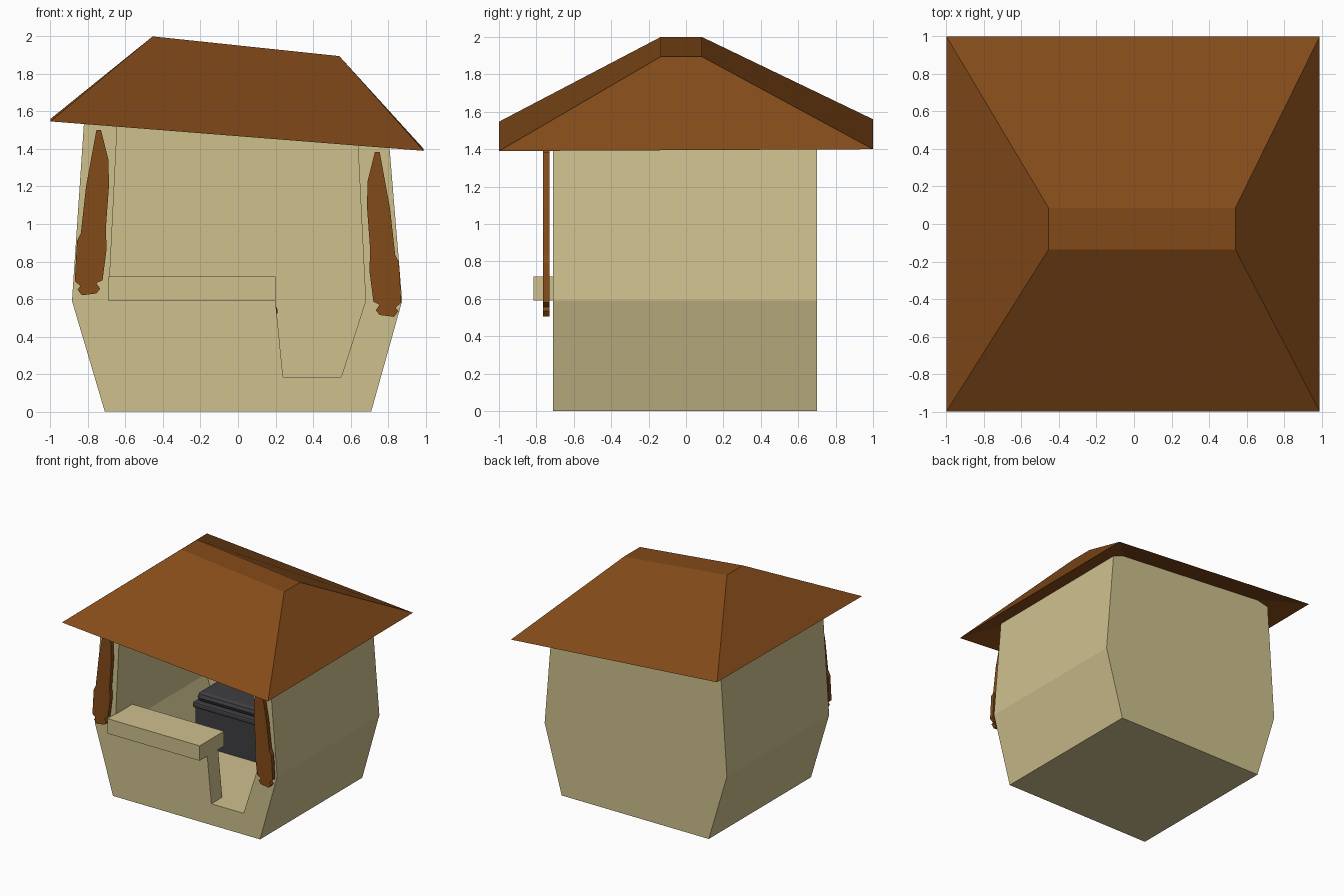
import bpy, bmesh

if "Cube" in bpy.data.objects:
    bpy.data.objects.remove(bpy.data.objects["Cube"])


def material(name, rgb):
    m = bpy.data.materials.new(name)
    m.diffuse_color = (*rgb, 1)
    m.use_nodes = True
    m.node_tree.nodes["Principled BSDF"].inputs["Base Color"].default_value = m.diffuse_color
    return m


PLASTER = material("plaster", (0.62, 0.53, 0.27))
WOOD = material("brown", (0.23, 0.07, 0.01))
IRON = material("dark_grey", (0.05, 0.05, 0.055))


def finish(name, bm, mat):
    bmesh.ops.recalc_face_normals(bm, faces=bm.faces)
    mesh = bpy.data.meshes.new(name)
    bm.to_mesh(mesh)
    bm.free()
    obj = bpy.data.objects.new(name, mesh)
    if mat:
        mesh.materials.append(mat)
    bpy.context.collection.objects.link(obj)
    return obj


def prism(name, profile, y0, y1, mat=None):
    """Extrude an xz outline along y."""
    bm = bmesh.new()
    a = [bm.verts.new((x, y0, z)) for x, z in profile]
    b = [bm.verts.new((x, y1, z)) for x, z in profile]
    bm.faces.new(a)
    bm.faces.new(b)
    for i in range(len(a)):
        j = (i + 1) % len(a)
        bm.faces.new((a[i], a[j], b[j], b[i]))
    return finish(name, bm, mat)


def box(name, x0, x1, y0, y1, z0, z1, mat):
    return prism(name, [(x0, z0), (x1, z0), (x1, z1), (x0, z1)], y0, y1, mat)


def cut(obj, cutter):
    cutter.hide_render = True
    mod = obj.modifiers.new("cut", "BOOLEAN")
    mod.operation = "DIFFERENCE"
    mod.solver = "EXACT"
    mod.object = cutter
    bpy.context.view_layer.objects.active = obj
    bpy.ops.object.modifier_apply(modifier=mod.name)
    bpy.data.objects.remove(cutter)


# Hut walls, hollowed out, with a counter opening and doorway at the front
walls = prism("walls", [(-0.71, 0), (0.71, 0), (0.875, 0.59), (0.80, 1.50),
                        (-0.815, 1.63), (-0.885, 0.59)], -0.71, 0.70, PLASTER)
upper = [(0.68, 0.59), (0.62, 1.8), (-0.63, 1.8), (-0.69, 0.59)]
cut(walls, prism("room_cutter", [(-0.55, 0.185), (0.55, 0.185)] + upper, -0.56, 0.55))
cut(walls, prism("door_cutter", [(0.20, 0.59), (0.24, 0.185), (0.55, 0.185)] + upper,
                 -0.9, -0.5))

# Counter
box("counter", -0.69, 0.20, -0.815, -0.48, 0.59, 0.72, PLASTER)

# Tilted hip roof with a shallow recessed underside
rings = [
    [(-0.5, -0.5, 1.66), (0.5, -0.5, 1.58), (0.5, 0.5, 1.585), (-0.5, 0.5, 1.665)],
    [(-1, -1, 1.547), (0.99, -1, 1.39), (0.99, 1, 1.40), (-1, 1, 1.56)],
    [(-0.455, -0.135, 2), (0.54, -0.135, 1.895), (0.54, 0.085, 1.895), (-0.455, 0.085, 2)],
]
bm = bmesh.new()
rings = [[bm.verts.new(p) for p in ring] for ring in rings]
bm.faces.new(rings[0])
bm.faces.new(rings[-1])
for lo, hi in zip(rings, rings[1:]):
    for i in range(4):
        j = (i + 1) % 4
        bm.faces.new((lo[i], lo[j], hi[j], hi[i]))
finish("roof", bm, WOOD)

# Tied curtains on both sides of the opening, right one hanging lower
curtain = [(0.73, 1.50), (0.755, 1.50), (0.81, 1.20), (0.838, 0.95), (0.858, 0.91),
           (0.87, 0.695), (0.84, 0.67), (0.855, 0.65), (0.832, 0.62), (0.755, 0.63),
           (0.735, 0.655), (0.755, 0.685), (0.722, 0.70), (0.70, 0.87), (0.705, 0.97),
           (0.688, 1.20), (0.69, 1.34)]
for side, sign, drop in (("left", -1, 0), ("right", 1, 0.115)):
    prism(side + "_curtain", [(sign * x, z - drop) for x, z in curtain],
          -0.765, -0.73, WOOD)

# Dark chest against the back wall, with a rim and a rounded lid
box("chest_base", -0.50, 0.19, 0.13, 0.53, 0.18, 0.51, IRON)
for name, grow, z0, z1, width in (("chest_rim", 0.02, 0.51, 0.56, 0.015),
                                  ("chest_lid", 0.0, 0.56, 0.64, 0.05)):
    part = box(name, -0.50 - grow, 0.19 + grow, 0.13 - grow, 0.53, z0, z1, IRON)
    bev = part.modifiers.new("bevel", "BEVEL")
    bev.width = width
    bev.segments = 2
